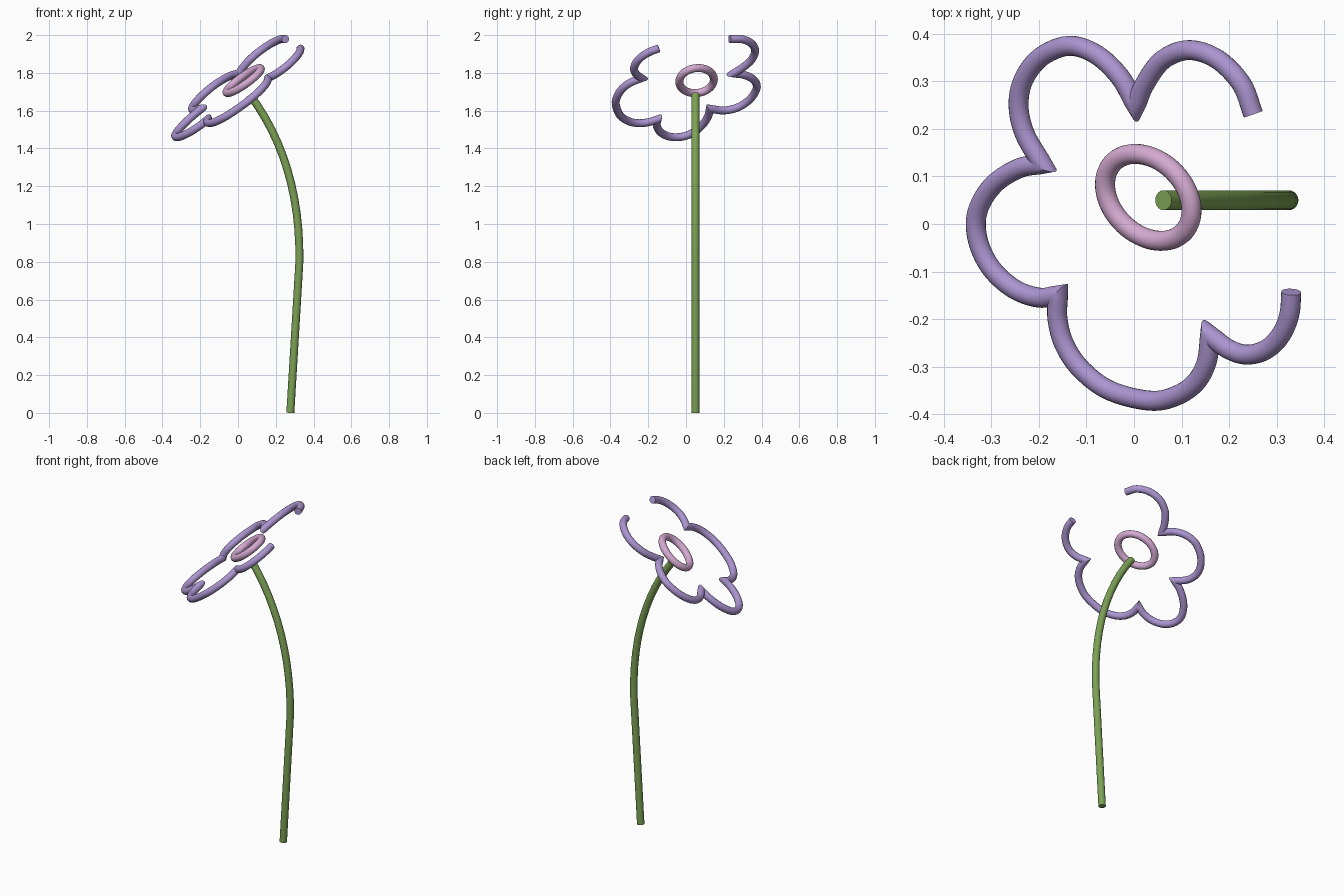
import bpy, bmesh
from math import cos, sin, pi, acos, radians
from mathutils import Vector

if "Cube" in bpy.data.objects:
    bpy.data.objects.remove(bpy.data.objects["Cube"])

R = 0.021      # tube radius
SIDES = 20


def material(name, rgb):
    m = bpy.data.materials.new(name)
    m.diffuse_color = (*rgb, 1)
    m.use_nodes = True
    m.node_tree.nodes["Principled BSDF"].inputs["Base Color"].default_value = m.diffuse_color
    return m


def smooth(pts, steps=6):
    # Catmull-Rom curve through the points
    p = [Vector(q) for q in pts]
    p = [2 * p[0] - p[1]] + p + [2 * p[-1] - p[-2]]
    out = []
    for a, b, c, d in zip(p, p[1:], p[2:], p[3:]):
        for i in range(steps):
            t = i / steps
            out.append(0.5 * (2 * b + (c - a) * t + (2 * a - 5 * b + 4 * c - d) * t * t
                              + (3 * b - a - 3 * c + d) * t ** 3))
    return out + [p[-2]]


def tube(name, pts, normal, mat, closed=False):
    # Sweep a round section along a planar path with mitred corners
    n = normal.normalized()
    bm = bmesh.new()
    rings = []
    count = len(pts)
    for i, p in enumerate(pts):
        prev = pts[i - 1] if (i or closed) else None
        nxt = pts[(i + 1) % count] if (i < count - 1 or closed) else None
        t_in = (p - prev).normalized() if prev is not None else (nxt - p).normalized()
        t_out = (nxt - p).normalized() if nxt is not None else t_in
        t = (t_in + t_out).normalized()
        side = n.cross(t) * min(1 / max(t.dot(t_in), 0.1), 1.7)
        rings.append([bm.verts.new(p + R * (cos(a) * n + sin(a) * side))
                      for a in (2 * pi * k / SIDES for k in range(SIDES))])
    for i in range(count if closed else count - 1):
        a, b = rings[i], rings[(i + 1) % count]
        for k in range(SIDES):
            j = (k + 1) % SIDES
            bm.faces.new((a[k], a[j], b[j], b[k]))
    if not closed:
        bm.faces.new(rings[0])
        bm.faces.new(rings[-1][::-1])
    bmesh.ops.recalc_face_normals(bm, faces=bm.faces)
    me = bpy.data.meshes.new(name)
    bm.to_mesh(me)
    bm.free()
    me.shade_smooth()
    me.set_sharp_from_angle(angle=radians(40))
    me.materials.append(mat)
    ob = bpy.data.objects.new(name, me)
    bpy.context.collection.objects.link(ob)
    return ob


# Tilted plane of the flower head
SX, SY, Z0 = 0.76, 0.295, 1.72
head_normal = Vector((-SX, -SY, 1))


def on_head(x, y):
    return Vector((x, y, Z0 + SX * x + SY * y))


# Petal outline: five lobes meeting at sharp notches
lobes = [
    [(.251, .231), (.226, .295), (.175, .347), (.115, .366), (.06, .345), (.023, .295), (.004, .25)],
    [(.004, .25), (-.03, .31), (-.08, .357), (-.137, .375), (-.195, .352), (-.232, .305),
     (-.243, .25), (-.23, .19), (-.193, .126)],
    [(-.193, .126), (-.24, .118), (-.29, .088), (-.322, .045), (-.333, 0), (-.323, -.052),
     (-.295, -.1), (-.25, -.138), (-.2, -.155), (-.16, -.15)],
    [(-.16, -.15), (-.161, -.2), (-.146, -.255), (-.11, -.307), (-.05, -.351), (.035, -.372),
     (.09, -.361), (.13, -.333), (.153, -.29), (.16, -.235)],
    [(.16, -.235), (.2, -.264), (.24, -.275), (.28, -.263), (.31, -.232), (.327, -.19), (.331, -.143)],
]
path = []
for lobe in lobes:
    path += smooth([on_head(*q) for q in lobe])[(1 if path else 0):]
tube("petal_outline", path, head_normal, material("purple", (.41, .30, .63)))

# Flower centre ring, a slightly oval loop in the head plane
phase = acos(-0.3)
loop = [on_head(.03 + .091 * cos(a), .056 + .0915 * cos(a + phase))
        for a in (2 * pi * i / 64 for i in range(64))]
tube("flower_centre", loop, head_normal, material("pink", (.66, .40, .64)), closed=True)

# Stem: straight lower part, then a bend towards the head
ctrl = [Vector(c) for c in ((.325, .05, .8), (.33, .05, 1.15), (.24, .05, 1.45), (.062, .05, 1.685))]
stem = [Vector((.277, .05, 0))]
for i in range(13):
    t = i / 12
    u = 1 - t
    stem.append(u ** 3 * ctrl[0] + 3 * u * u * t * ctrl[1] + 3 * u * t * t * ctrl[2] + t ** 3 * ctrl[3])
tube("stem", stem, Vector((0, 1, 0)), material("green", (.20, .36, .09)))
